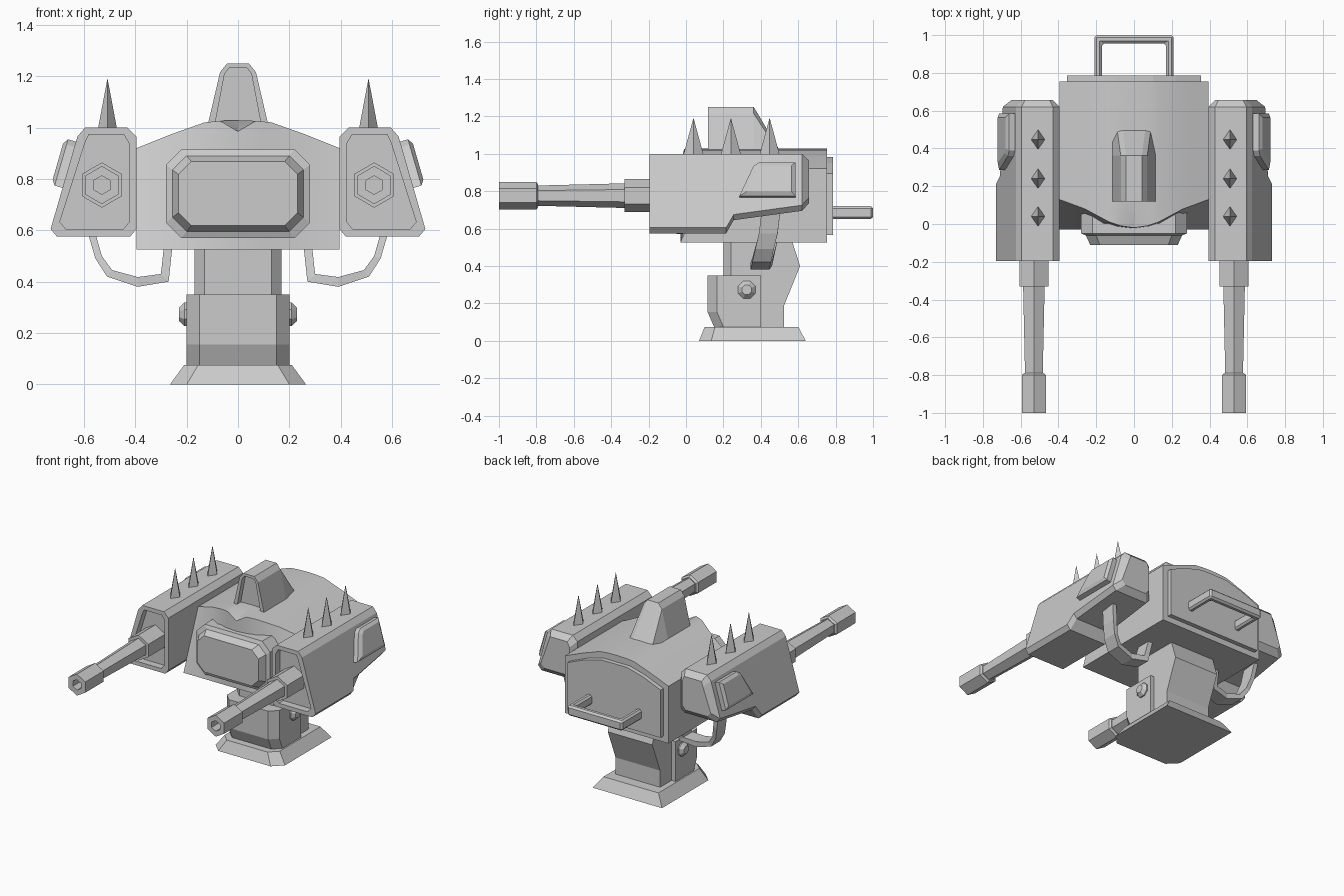
import bpy, bmesh, math

if "Cube" in bpy.data.objects:
    bpy.data.objects.remove(bpy.data.objects["Cube"], do_unlink=True)

grey = bpy.data.materials.new("plain grey")
grey.use_nodes = True
grey.diffuse_color = (0.6, 0.6, 0.6, 1)
grey.node_tree.nodes["Principled BSDF"].inputs["Base Color"].default_value = (0.6, 0.6, 0.6, 1)


def loft(name, rings, mirror=False, smooth=False, strip_caps=False, bevel=0):
    """Skin a chain of equal rings and cap both ends; mirror copies the part to the other side."""
    bm = bmesh.new()
    vs = [[bm.verts.new(p) for p in r] for r in rings]
    n = len(rings[0])
    for a, b in zip(vs, vs[1:]):
        for i in range(n):
            j = (i + 1) % n
            bm.faces.new((a[i], a[j], b[j], b[i]))
    for r in (vs[0], vs[-1]):
        if strip_caps:
            for i in range(n // 2 - 1):
                bm.faces.new((r[i], r[i + 1], r[n - 2 - i], r[n - 1 - i]))
        else:
            bm.faces.new(r)
    bmesh.ops.recalc_face_normals(bm, faces=bm.faces)
    me = bpy.data.meshes.new(name)
    bm.to_mesh(me)
    bm.free()
    me.materials.append(grey)
    if smooth:
        me.shade_smooth()
        me.set_sharp_from_angle(angle=math.radians(25))
    ob = bpy.data.objects.new(name, me)
    bpy.context.scene.collection.objects.link(ob)
    if bevel:
        m = ob.modifiers.new("edge_bevel", "BEVEL")
        m.width, m.segments = bevel, 1
    if mirror:
        m = ob.modifiers.new("other_side", "MIRROR")
        m.use_clip = False
    return ob


def plan(z, hw, yf, yb, c):
    """Plan outline with chamfered front corners."""
    return [(-hw, yb, z), (-hw, yf + c, z), (-hw + c, yf, z),
            (hw - c, yf, z), (hw, yf + c, z), (hw, yb, z)]


def sym(half, y):
    """Full front outline from the right-hand half, bottom to top."""
    return [(x, y, z) for x, z in half] + [(-x, y, z) for x, z in reversed(half)]


def hexagon(cx, cz, y, r):
    return [(cx + r * math.sin(k * math.pi / 3), y, cz + r * math.cos(k * math.pi / 3)) for k in range(6)]


def octagon(y, hw, z0, z1, c):
    return sym([(hw - c, z0), (hw, z0 + c), (hw, z1 - c), (hw - c, z1)], y)


# Pedestal
loft("base_plate", [plan(0, 0.265, 0.07, 0.64, 0.065), plan(0.075, 0.21, 0.10, 0.60, 0.055)])
loft("pedestal_front_block", [plan(0.07, 0.20, 0.152, 0.40, 0.05), plan(0.155, 0.20, 0.115, 0.40, 0.05),
                              plan(0.35, 0.20, 0.115, 0.40, 0.05)])
loft("pedestal_column", [plan(z, 0.17, 0.20, yb, 0.04)
                         for z, yb in ((0.07, 0.525), (0.19, 0.525), (0.40, 0.61), (0.54, 0.565))])
loft("pedestal_bolt", [[(x, 0.325 + r * math.cos((k + .5) * math.pi / 4), 0.273 + r * math.sin((k + .5) * math.pi / 4))
                        for k in range(8)] for x, r in ((0.19, 0.05), (0.208, 0.05), (0.23, 0.028))], mirror=True)

# Main body: the front leans back towards the sides and dips in the middle
roof = [(0.395, 0.92, 0.13), (0.26, 0.974, 0.08), (0.13, 1.02, 0.01), (0.07, 1.026, -0.01)]


def body_ring(top_y, bottom_y, mid):
    half = [(x, y if top_y is None else top_y, z) for x, z, y in roof]
    top = half + [(0, -0.02 if top_y is None else top_y, mid)] + [(-x, y, z) for x, y, z in reversed(half)]
    return top + [(x, bottom_y, 0.525) for x, y, z in reversed(top)]


loft("body", [body_ring(None, -0.03, 0.985), body_ring(0.14, 0.14, 1.028), body_ring(0.755, 0.755, 1.028)],
     smooth=True, strip_caps=True)

# Front screen with raised bevelled panel
loft("front_screen", [octagon(0.08, 0.28, 0.57, 0.915, 0.06), octagon(-0.05, 0.28, 0.57, 0.915, 0.06),
                      octagon(-0.06, 0.255, 0.595, 0.89, 0.055), octagon(-0.11, 0.232, 0.618, 0.868, 0.05)])

# Rear plate and handle
rear = [(0.355, 0.565), (0.355, 0.895), (0.22, 0.95), (0.1, 0.982)]
loft("rear_plate", [sym(rear, 0.74), sym(rear, 0.785)])
loft("rear_handle", [[(xo, yo, 0.65), (xo, yo, 0.72), (xi, yi, 0.72), (xi, yi, 0.65)]
                     for xo, yo, xi, yi in ((-0.21, 0.77, -0.17, 0.77), (-0.21, 1.0, -0.17, 0.955),
                                            (0.21, 1.0, 0.17, 0.955), (0.21, 0.77, 0.17, 0.77))], bevel=0.012)

# Top fin with recessed front
fin = [(0.12, 1.0), (0.07, 1.215), (0.042, 1.25)]
fin_in = [(0.092, 1.0), (0.052, 1.21), (0.034, 1.232)]
fin_rear = [(0.12, 0.44, 1.0), (0.088, 0.49, 1.02), (0.06, 0.50, 1.02)]
loft("top_fin", [sym(fin_in, 0.155), sym(fin_in, 0.118), sym(fin, 0.118), sym(fin, 0.362),
                 fin_rear + [(-x, y, z) for x, y, z in reversed(fin_rear)]])


# Side pods
def slant_x(z):
    return 0.625 + 0.29 * (0.965 - z)


def pod_ring(y, zb, d=0.0):
    """Pod section with its underside at zb, shrunk by d."""
    lo, hi = zb + d, 1.0 - d
    return [(0.42 + d, y, lo), (0.395 + d, y, lo + 0.03), (0.395 + d, y, hi - 0.035), (0.43 + d / 2, y, hi),
            (0.595 - d / 2, y, hi), (slant_x(hi - 0.035) - d * 1.3, y, hi - 0.035),
            (slant_x(lo + 0.03) - d, y, lo + 0.03), (slant_x(lo + 0.03) - 0.025 - d, y, lo)]


loft("side_pod", [pod_ring(-0.145, 0.575, 0.028), pod_ring(-0.195, 0.575, 0.028), pod_ring(-0.195, 0.575),
                  pod_ring(0.215, 0.575), pod_ring(0.255, 0.645), pod_ring(0.62, 0.695),
                  pod_ring(0.657, 0.70, 0.035)], mirror=True)

# Raised panel on each pod's sloping side
pad = [(0.285, 0.765), (0.36, 0.925), (0.39, 0.945), (0.585, 0.945), (0.585, 0.765)]
pad_in = [(0.325, 0.785), (0.375, 0.905), (0.40, 0.925), (0.565, 0.925), (0.565, 0.785)]


def pad_ring(points, out):
    return [(slant_x(z) + out * 0.96, y, z + out * 0.28) for y, z in points]


loft("pod_side_panel", [pad_ring(pad, -0.02), pad_ring(pad, 0.032), pad_ring(pad_in, 0.046)], mirror=True)

# Spikes along the pod tops
for i, y in enumerate((0.04, 0.24, 0.447)):
    loft(f"pod_spike_{i + 1}", [[(0.508 + 0.038 * s, y, z), (0.508, y + 0.055 * s, z),
                                 (0.508 - 0.038 * s, y, z), (0.508, y - 0.055 * s, z)]
                                for z, s in ((0.99, 1), (1.19, 0.01))], mirror=True)

# Guns
gun = {
    "gun_collar": ((-0.33, 0.088), (-0.12, 0.088)),
    "gun_barrel": ((-0.80, 0.054), (-0.32, 0.066)),
    "gun_muzzle": ((-0.90, 0.036), (-1.0, 0.036), (-1.0, 0.074), (-0.80, 0.074), (-0.79, 0.06)),
}
for name, steps in gun.items():
    loft(name, [hexagon(0.53, 0.776, y, r) for y, r in steps], mirror=True)

# Hanging straps from pods to the body underside: outer x, z, inner x, z, centre y
strap = [(0.60, 0.70, 0.57, 0.70, 0.455), (0.58, 0.575, 0.55, 0.57, 0.44), (0.555, 0.49, 0.53, 0.50, 0.42),
         (0.51, 0.42, 0.49, 0.445, 0.405), (0.39, 0.38, 0.39, 0.418, 0.395),
         (0.27, 0.40, 0.30, 0.43, 0.41), (0.255, 0.54, 0.288, 0.54, 0.44)]
loft("hanging_strap", [[(xo, y - 0.05, zo), (xo, y + 0.05, zo), (xi, y + 0.05, zi), (xi, y - 0.05, zi)]
                       for xo, zo, xi, zi, y in strap], mirror=True)
